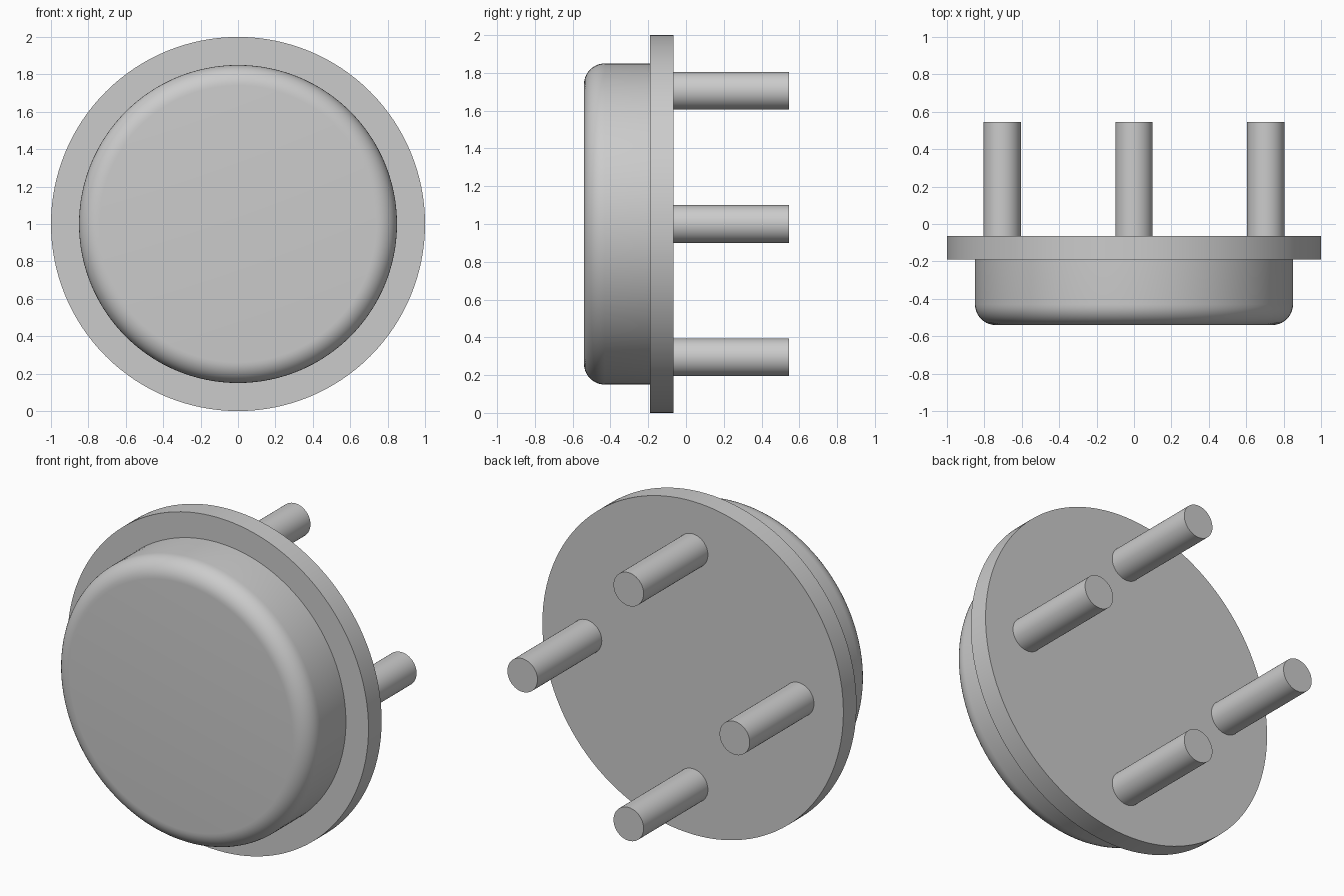
import bpy, bmesh, math
from mathutils import Matrix

if "Cube" in bpy.data.objects:
    bpy.data.objects.remove(bpy.data.objects["Cube"], do_unlink=True)

# One plain grey for the whole model
grey = bpy.data.materials.new("light grey")
grey.use_nodes = True
colour = (0.6, 0.6, 0.6, 1)
grey.diffuse_color = colour
grey.node_tree.nodes["Principled BSDF"].inputs["Base Color"].default_value = colour


def disc(name, radius, front, back, x=0, z=1, sides=128, fillet=0):
    """Cylinder lying along y, with an optional rounded front rim."""
    bm = bmesh.new()
    place = Matrix.Translation((x, (front + back) / 2, z)) @ Matrix.Rotation(math.pi / 2, 4, "X")
    bmesh.ops.create_cone(bm, cap_ends=True, segments=sides, radius1=radius,
                          radius2=radius, depth=back - front, matrix=place)
    if fillet:
        rim = [e for e in bm.edges if all(v.co.y < front + 0.001 for v in e.verts)]
        bmesh.ops.bevel(bm, geom=rim, offset=fillet, offset_type="OFFSET",
                        segments=10, profile=0.5, affect="EDGES")
    mesh = bpy.data.meshes.new(name)
    bm.to_mesh(mesh)
    bm.free()
    mesh.materials.append(grey)
    obj = bpy.data.objects.new(name, mesh)
    bpy.context.collection.objects.link(obj)
    bpy.ops.object.select_all(action="DESELECT")
    obj.select_set(True)
    bpy.context.view_layer.objects.active = obj
    bpy.ops.object.shade_smooth_by_angle(angle=math.radians(30))
    return obj


# Rounded cap in front of the flange
disc("cap", 0.85, -0.54, -0.18, fillet=0.11)
disc("flange", 1.0, -0.19, -0.065)

# Four pins on the back, a quarter turn apart
names = ("left_pin", "top_pin", "right_pin", "bottom_pin")
for i, name in enumerate(names):
    a = i * math.pi / 2
    disc(name, 0.1, -0.075, 0.545, x=0.705 * math.cos(a), z=1 + 0.705 * math.sin(a), sides=48)
